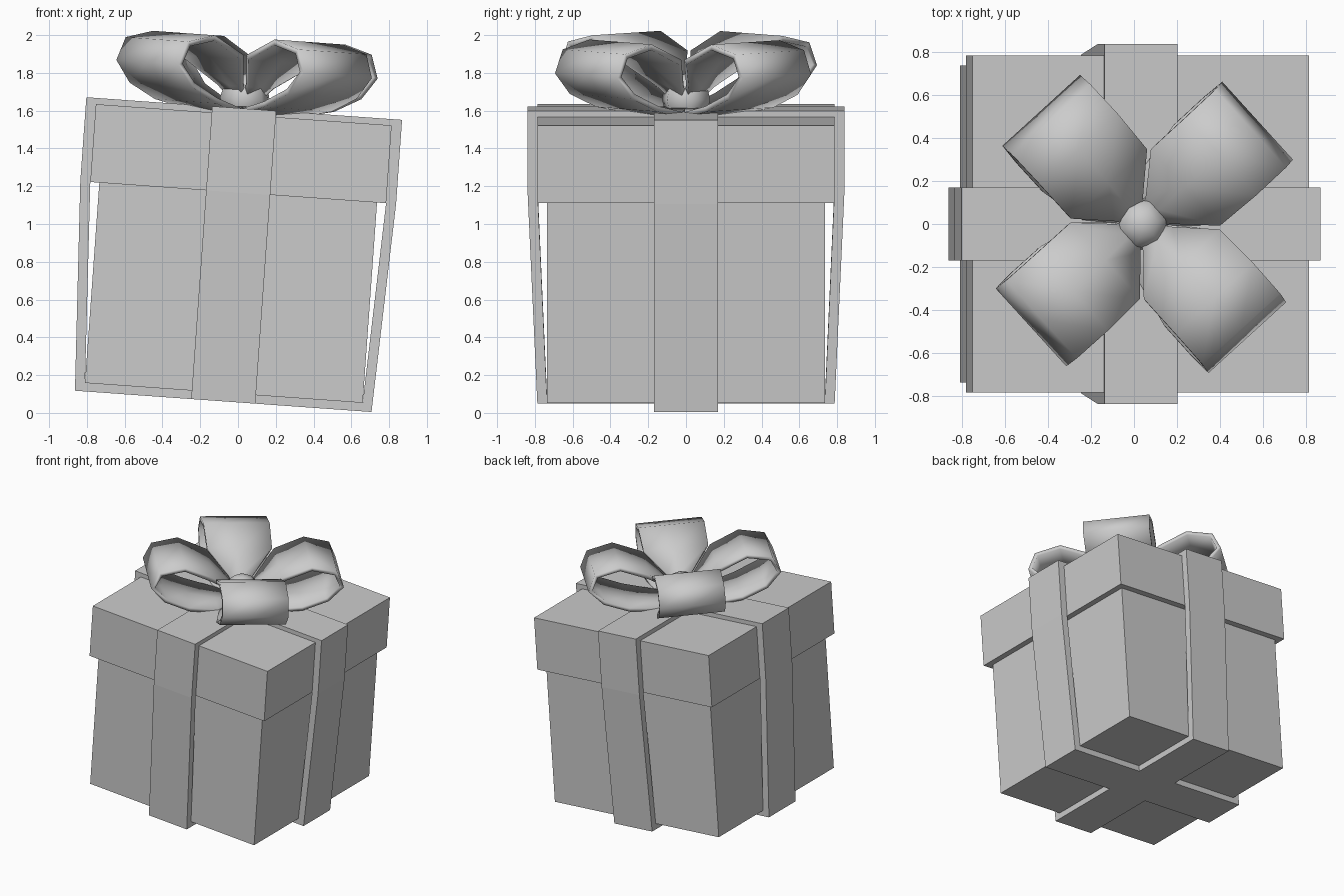
import bpy, bmesh
from math import radians, sin, cos
from mathutils import Matrix, Vector

if "Cube" in bpy.data.objects:
    bpy.data.objects.remove(bpy.data.objects["Cube"])

# Whole present leans about the y axis
LEAN = Matrix.Translation((-0.075, 0, 0.106)) @ Matrix.Rotation(radians(4.1), 4, 'Y')


def make(name, verts, faces, local=Matrix.Identity(4)):
    me = bpy.data.meshes.new(name)
    me.from_pydata(verts, [], faces)
    bm = bmesh.new()
    bm.from_mesh(me)
    bmesh.ops.recalc_face_normals(bm, faces=bm.faces)
    bm.to_mesh(me)
    bm.free()
    ob = bpy.data.objects.new(name, me)
    bpy.context.collection.objects.link(ob)
    ob.matrix_world = LEAN @ local
    return ob


def box(name, half, z0, z1):
    bpy.ops.mesh.primitive_cube_add(size=1)
    ob = bpy.context.object
    ob.name = name
    ob.matrix_world = (LEAN @ Matrix.Translation((0, 0, (z0 + z1) / 2))
                       @ Matrix.Diagonal((half * 2, half * 2, z1 - z0, 1)))
    return ob


def smooth(ob, angle):
    bpy.ops.object.select_all(action='DESELECT')
    ob.select_set(True)
    bpy.context.view_layer.objects.active = ob
    bpy.ops.object.shade_smooth_by_angle(angle=radians(angle))


# Box and lid
box("box_body", 0.737, 0, 1.07)
box("box_lid", 0.785, 1.063, 1.476)


# Ribbon bands: closed hoops that bend out over the lid
def hoop(half):
    return half + [(-x, z) for x, z in reversed(half)]


outer = hoop([(0.787, -0.045), (0.838, 1.063), (0.838, 1.509)])
inner = hoop([(0.737, 0.0), (0.785, 1.063), (0.785, 1.476)])
n = len(outer)
verts = [(x, y, z) for y in (-0.17, 0.17) for ring in (outer, inner) for x, z in ring]
faces = []
for i in range(n):
    j = (i + 1) % n
    for a, b in ((0, n), (n, 3 * n), (3 * n, 2 * n), (2 * n, 0)):
        faces.append((a + i, a + j, b + j, b + i))
for name, turn in (("ribbon_across", 0), ("ribbon_front_to_back", 90)):
    make(name, verts, faces, Matrix.Rotation(radians(turn), 4, 'Z'))

# Bow loops: strip following (reach, height, half width)
path = [(0.02, 0.005, 0.03), (0.20, -0.01, 0.19), (0.42, 0.035, 0.24),
        (0.60, 0.11, 0.245), (0.70, 0.215, 0.245), (0.65, 0.325, 0.245),
        (0.47, 0.365, 0.245), (0.26, 0.275, 0.24), (0.11, 0.13, 0.09),
        (0.03, 0.03, 0.03)]
sides = (-1, 0, 1)
lv = [(r, s * w, h) for r, h, w in path for s in sides]
lf = [(3 * i + k, 3 * i + k + 1, 3 * i + k + 4, 3 * i + k + 3)
      for i in range(len(path) - 1) for k in range(2)]
for i in range(4):
    place = Matrix.Translation((0, 0, 1.505)) @ Matrix.Rotation(radians(42.3 + 90 * i), 4, 'Z')
    ob = make("bow_loop_%d" % (i + 1), lv, lf, place)
    mod = ob.modifiers.new("thickness", 'SOLIDIFY')
    mod.thickness = 0.03
    mod.offset = 0
    smooth(ob, 70)

# Bow knot
bpy.ops.mesh.primitive_uv_sphere_add(segments=6, ring_count=6, radius=0.135)
knot = bpy.context.object
knot.name = "bow_knot"
knot.matrix_world = LEAN @ Matrix.Translation((0, 0, 1.56)) @ Matrix.Rotation(radians(42), 4, 'Z')
smooth(knot, 70)
